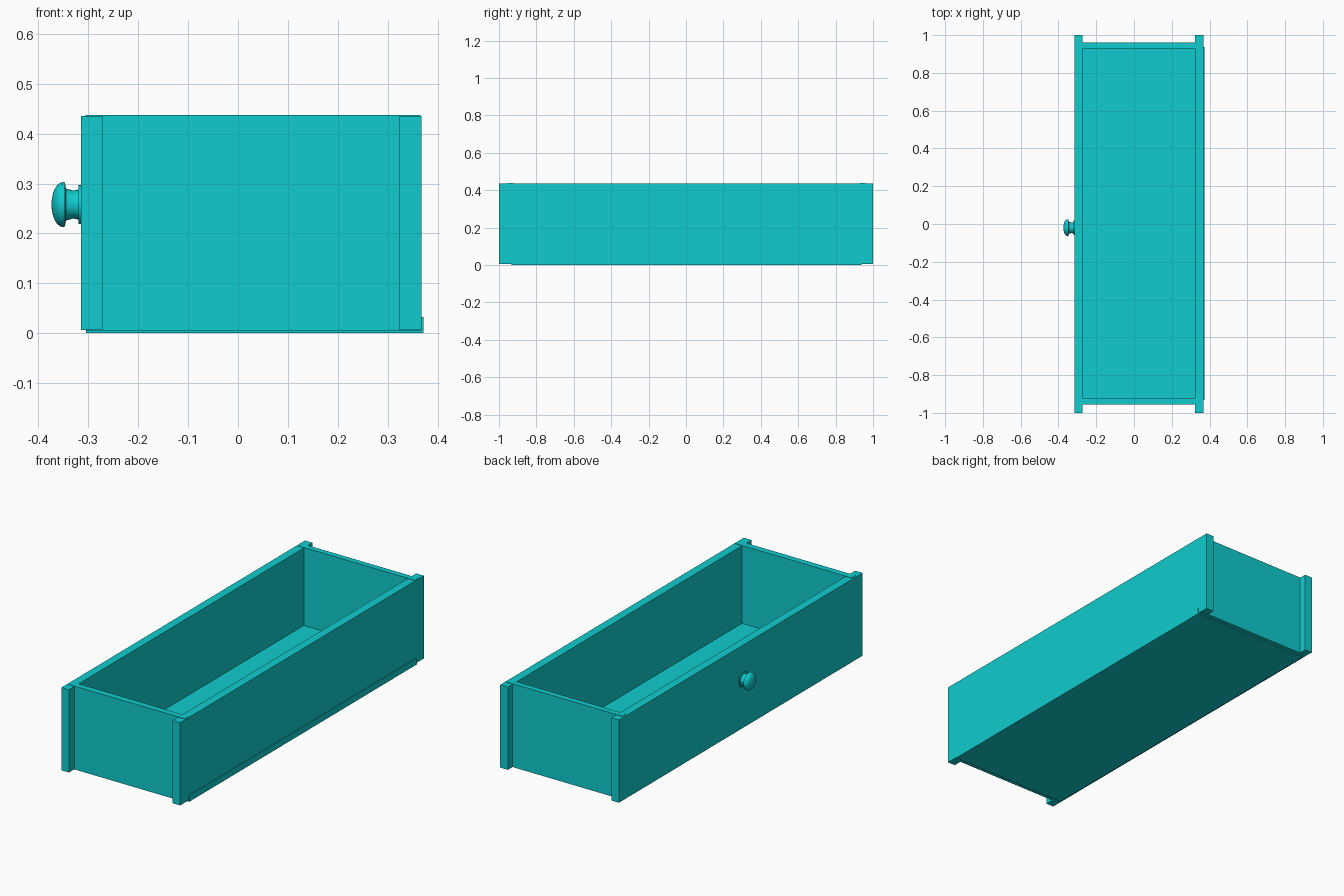
import bpy, bmesh, math
from mathutils import Matrix

cube = bpy.data.objects.get("Cube")
if cube:
    bpy.data.objects.remove(cube, do_unlink=True)

teal = bpy.data.materials.new("turquoise")
teal.use_nodes = True
teal.diffuse_color = (0.005, 0.6, 0.62, 1)
teal.node_tree.nodes["Principled BSDF"].inputs["Base Color"].default_value = teal.diffuse_color


def add_object(name, bm):
    bmesh.ops.recalc_face_normals(bm, faces=bm.faces)
    mesh = bpy.data.meshes.new(name)
    bm.to_mesh(mesh)
    bm.free()
    mesh.materials.append(teal)
    obj = bpy.data.objects.new(name, mesh)
    bpy.context.collection.objects.link(obj)
    return obj


def board(name, x, y, z):
    """Box between the (low, high) limits on each axis."""
    bm = bmesh.new()
    spans = (x, y, z)
    centre = [(a + b) / 2 for a, b in spans]
    size = [b - a for a, b in spans]
    bmesh.ops.create_cube(bm, size=1, matrix=Matrix.Translation(centre) @ Matrix.Diagonal((*size, 1)))
    return add_object(name, bm)


# Long side boards, overhanging the end boards
side_z = (0.006, 0.436)
board("face_board", (-0.315, -0.272), (-1, 1), side_z)
board("rear_board", (0.324, 0.368), (-1, 1), side_z)

# Short end boards, housed in the long boards
board("front_end_board", (-0.306, 0.366), (-0.955, -0.922), (0.005, 0.438))
board("back_end_board", (-0.306, 0.366), (0.93, 0.96), (0.005, 0.438))

# Bottom panel, poking out slightly behind the rear board
board("bottom_panel", (-0.305, 0.372), (-0.932, 0.938), (0, 0.033))

# Turned knob: (distance from face board, radius)
profile = [(-0.005, 0), (-0.005, 0.039), (0.005, 0.039), (0.005, 0.03), (0.015, 0.028),
           (0.03, 0.032), (0.032, 0.044), (0.036, 0.045)]
for i in range(1, 7):
    a = math.radians(15 * i)
    profile.append((0.036 + 0.023 * math.sin(a), 0.045 * math.cos(a)))
bm = bmesh.new()
verts = [bm.verts.new((-0.315 - d, -0.02, 0.258 + r)) for d, r in profile]
edges = [bm.edges.new(pair) for pair in zip(verts, verts[1:])]
bmesh.ops.spin(bm, geom=verts + edges, cent=(0, -0.02, 0.258), axis=(1, 0, 0),
               angle=math.tau, steps=32)
bmesh.ops.remove_doubles(bm, verts=bm.verts, dist=0.0005)
knob = add_object("knob", bm)
bpy.ops.object.select_all(action="DESELECT")
knob.select_set(True)
bpy.context.view_layer.objects.active = knob
bpy.ops.object.shade_smooth_by_angle(angle=math.radians(35))
